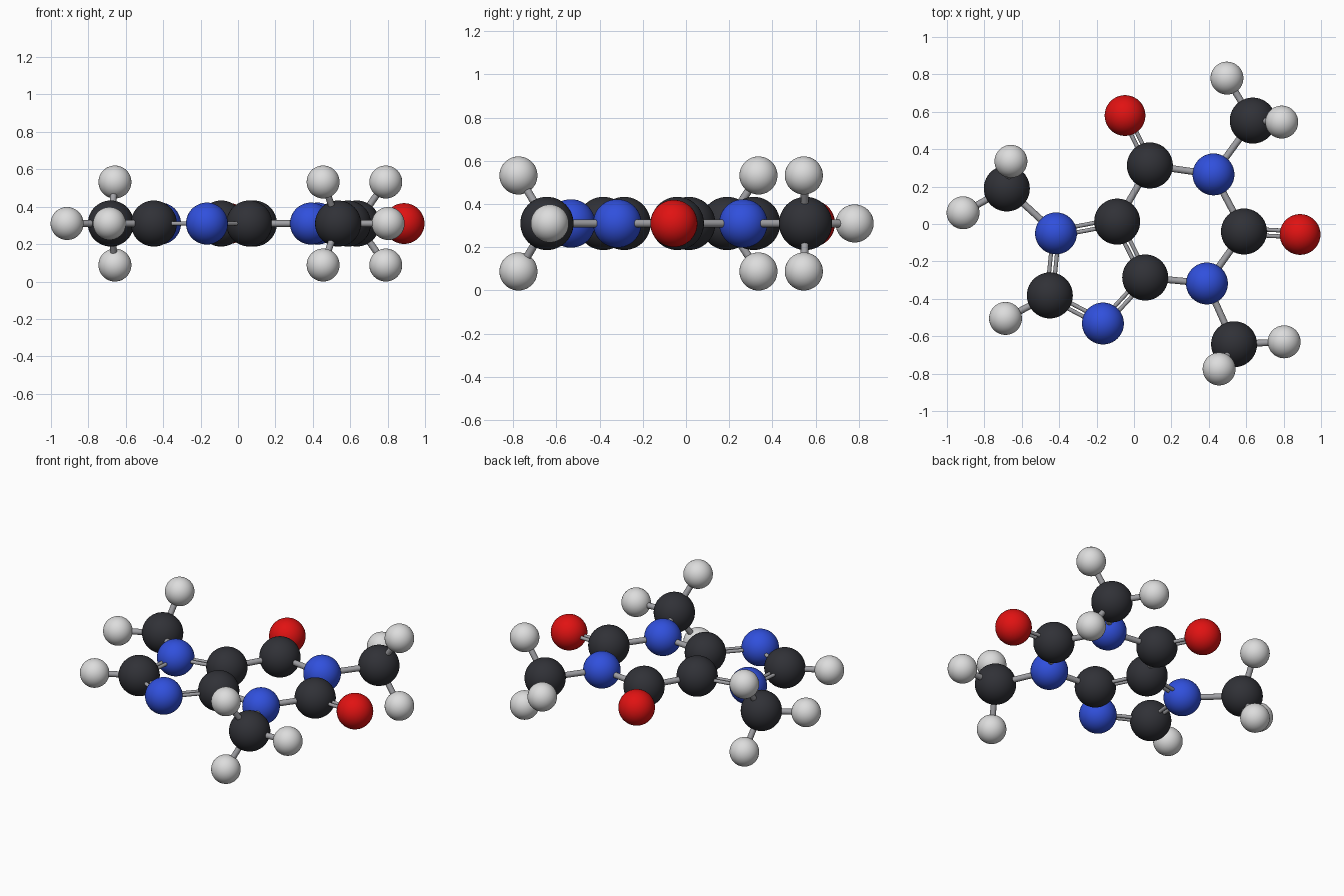
import bpy
from mathutils import Vector

cube = bpy.data.objects.get("Cube")
if cube:
    bpy.data.objects.remove(cube, do_unlink=True)


def material(name, rgb):
    m = bpy.data.materials.new(name)
    m.use_nodes = True
    m.diffuse_color = (*rgb, 1)
    m.node_tree.nodes["Principled BSDF"].inputs["Base Color"].default_value = (*rgb, 1)
    return m


MID = 0.31    # height of the flat ring plane
LIFT = 0.222  # rise of the out-of-plane hydrogens

bond_gray = material("bond gray", (0.35, 0.35, 0.37))
# element -> (radius, material)
KINDS = {
    "carbon": (0.123, material("charcoal", (0.03, 0.031, 0.038))),
    "nitrogen": (0.112, material("blue", (0.03, 0.08, 0.72))),
    "oxygen": (0.109, material("red", (0.75, 0.006, 0.006))),
    "hydrogen": (0.088, material("pale gray", (0.72, 0.72, 0.72))),
}

atoms = {}


def finish(name, mat):
    ob = bpy.context.object
    ob.name = name
    ob.data.materials.append(mat)
    bpy.ops.object.shade_smooth_by_angle()
    return ob


def atom(name, kind, x, y, dz=0):
    radius, mat = KINDS[kind]
    atoms[name] = Vector((x, y, MID + dz))
    bpy.ops.mesh.primitive_uv_sphere_add(segments=40, ring_count=24, radius=radius,
                                         location=atoms[name])
    finish(name, mat)


def rod(name, a, b, radius):
    axis = b - a
    bpy.ops.mesh.primitive_cylinder_add(vertices=16, radius=radius, depth=axis.length,
                                        location=(a + b) / 2,
                                        rotation=axis.to_track_quat("Z", "Y").to_euler())
    finish(name, bond_gray)


def bond(p, q, double=False):
    a, b = atoms[p], atoms[q]
    name = f"bond_{p}_{q}"
    if not double:
        rod(name, a, b, 0.018)
        return
    # two thin rods side by side in the ring plane
    side = (b - a).cross(Vector((0, 0, 1))).normalized() * 0.016
    for tag, s in (("left", -1), ("right", 1)):
        rod(f"{name}_{tag}", a + side * s, b + side * s, 0.011)


# Ring atoms
atom("ring_carbon_back", "carbon", 0.085, 0.313)
atom("ring_carbon_side", "carbon", 0.588, -0.04)
atom("shared_carbon_back", "carbon", -0.09, 0.013)
atom("shared_carbon_front", "carbon", 0.06, -0.286)
atom("small_ring_carbon", "carbon", -0.45, -0.382)
atom("nitrogen_back", "nitrogen", 0.425, 0.265)
atom("nitrogen_front", "nitrogen", 0.39, -0.318)
atom("small_ring_nitrogen_back", "nitrogen", -0.417, -0.05)
atom("small_ring_nitrogen_front", "nitrogen", -0.166, -0.532)

# Atoms attached to the rings
atom("oxygen_back", "oxygen", -0.048, 0.58)
atom("oxygen_side", "oxygen", 0.888, -0.056)
atom("ring_hydrogen", "hydrogen", -0.687, -0.505)

# Six-sided ring
for p, q in (("shared_carbon_back", "ring_carbon_back"),
             ("ring_carbon_back", "nitrogen_back"),
             ("nitrogen_back", "ring_carbon_side"),
             ("ring_carbon_side", "nitrogen_front"),
             ("nitrogen_front", "shared_carbon_front"),
             ("small_ring_carbon", "ring_hydrogen")):
    bond(p, q)

# Five-sided ring and oxygen bonds are double
five = ["shared_carbon_back", "shared_carbon_front", "small_ring_nitrogen_front",
        "small_ring_carbon", "small_ring_nitrogen_back"]
for i, p in enumerate(five):
    bond(p, five[(i + 1) % len(five)], True)
bond("ring_carbon_back", "oxygen_back", True)
bond("ring_carbon_side", "oxygen_side", True)


# Side groups: a carbon, one hydrogen in the plane and a mirrored pair off it
def side_group(tag, host, centre, flat, pair):
    carbon = f"{tag}_group_carbon"
    atom(carbon, "carbon", *centre)
    bond(host, carbon)
    for label, spot, dz in (("flat", flat, 0), ("upper", pair, LIFT), ("lower", pair, -LIFT)):
        name = f"{tag}_group_{label}_hydrogen"
        atom(name, "hydrogen", *spot, dz)
        bond(carbon, name)


side_group("back", "nitrogen_back", (0.635, 0.553), (0.497, 0.78), (0.79, 0.545))
side_group("front", "nitrogen_front", (0.535, -0.643), (0.803, -0.63), (0.455, -0.775))
side_group("right", "small_ring_nitrogen_back", (-0.68, 0.19), (-0.914, 0.06), (-0.658, 0.335))
